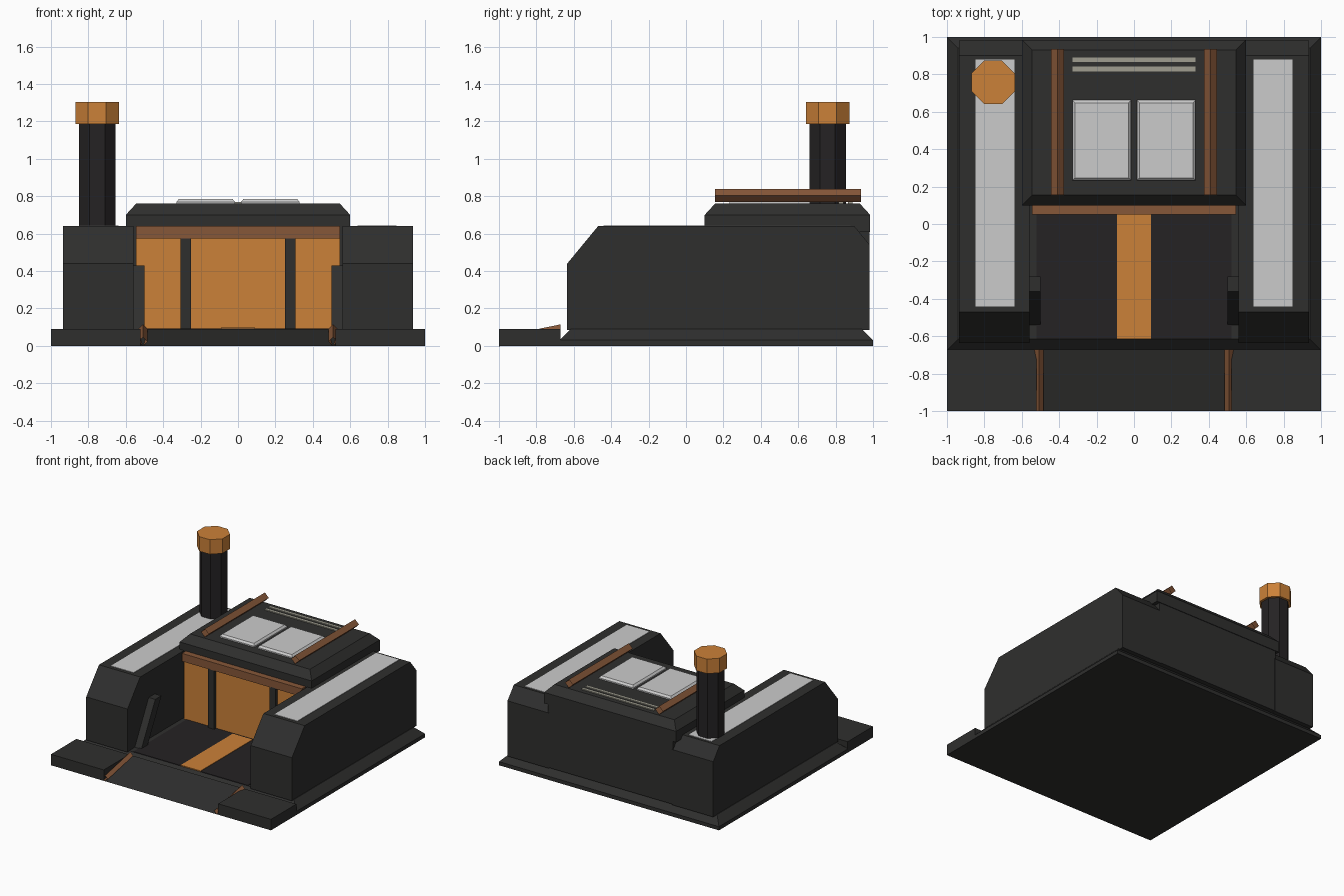
import bpy, math

if "Cube" in bpy.data.objects:
    bpy.data.objects.remove(bpy.data.objects["Cube"])


def mat(name, r, g, b):
    m = bpy.data.materials.new(name)
    m.diffuse_color = (r, g, b, 1)
    m.use_nodes = True
    m.node_tree.nodes["Principled BSDF"].inputs["Base Color"].default_value = m.diffuse_color
    return m


DARK = mat("dark_metal", 0.028, 0.028, 0.027)
BLACK = mat("black_metal", 0.018, 0.016, 0.017)
ORANGE = mat("orange_panel", 0.6, 0.22, 0.04)
BROWN = mat("copper_trim", 0.24, 0.095, 0.04)
BEIGE = mat("vent_slat", 0.35, 0.34, 0.28)


def make(name, verts, faces, material=None):
    me = bpy.data.meshes.new(name)
    me.from_pydata(verts, [], faces)
    ob = bpy.data.objects.new(name, me)
    bpy.context.collection.objects.link(ob)
    if material:
        me.materials.append(material)
    return ob


def loft(name, rings, material=None, caps=True):
    """Skin equal-length rings of points, listed counter-clockwise."""
    n = len(rings[0])
    faces = [(k * n + i, k * n + (i + 1) % n, (k + 1) * n + (i + 1) % n, (k + 1) * n + i)
             for k in range(len(rings) - 1) for i in range(n)]
    if caps:
        faces += [tuple(reversed(range(n))), tuple(range(len(rings) * n - n, len(rings) * n))]
    return make(name, [p for r in rings for p in r], faces, material)


def rect(x0, x1, y0, y1, z, d=0):
    return [(x0 + d, y0 + d, z), (x1 - d, y0 + d, z), (x1 - d, y1 - d, z), (x0 + d, y1 - d, z)]


def box(name, x0, x1, y0, y1, z0, z1, material=None):
    return loft(name, [rect(x0, x1, y0, y1, z0), rect(x0, x1, y0, y1, z1)], material)


def chamfered(name, x0, x1, y0, y1, z0, zm, z1, d, material=None):
    """Box whose upper edge slopes inward by d from zm to z1."""
    return loft(name, [rect(x0, x1, y0, y1, z0), rect(x0, x1, y0, y1, zm),
                       rect(x0, x1, y0, y1, z1, d)], material)


def side_profile(name, pts, x0, x1, material=None):
    """Extrude a (y, z) outline along x."""
    return loft(name, [[(x, y, z) for y, z in pts] for x in (x0, x1)], material)


def diamond_rail(name, x, a, b, r):
    """Open-ended four-sided tube between (y, z) points a and b."""
    rings = [[(x + r, y, z), (x, y, z - r), (x - r, y, z), (x, y, z + r)] for y, z in (a, b)]
    return loft(name, rings, BROWN, caps=False)


def octagon(name, x, y, apothem, z0, z1, material):
    r = apothem / math.cos(math.pi / 8)
    angs = [math.pi / 8 + i * math.pi / 4 for i in range(8)]
    return loft(name, [[(x + r * math.cos(a), y + r * math.sin(a), z) for a in angs]
                       for z in (z0, z1)], material)


# Foundation, floor and entrance ramp
chamfered("foundation", -1, 1, -0.675, 1, 0, 0.03, 0.09, 0.06, DARK)
box("floor", -0.52, 0.52, -0.615, 0.1, 0.085, 0.094, BLACK)
box("floor_stripe", -0.09, 0.09, -0.615, 0.06, 0.09, 0.098, ORANGE)
side_profile("ramp", [(-1, 0), (-0.67, 0), (-0.67, 0.09)], -0.52, 0.52, DARK)

# Rear body, roof and rear opening
box("rear_body", -0.57, 0.57, 0.1, 0.98, 0.09, 0.62, DARK)
chamfered("roof", -0.6, 0.6, 0.1, 0.985, 0.61, 0.7, 0.76, 0.055, DARK)
box("door_panel", -0.545, 0.545, 0.075, 0.105, 0.09, 0.6, ORANGE)
box("lintel", -0.545, 0.545, 0.05, 0.105, 0.575, 0.64, BROWN)

for s, side in ((-1, "left"), (1, "right")):
    def span(a, b):
        return (a, b) if s > 0 else (-b, -a)

    # Side walls with sloped ends, and their top panels
    x0, x1 = span(0.56, 0.935)
    side_profile(side + "_wall", [(-0.635, 0.085), (0.982, 0.085), (0.982, 0.54), (0.9, 0.64),
                                  (-0.47, 0.64), (-0.635, 0.44)], x0, x1, DARK)
    box(side + "_wall_panel", *span(0.64, 0.848), -0.44, 0.88, 0.63, 0.644)
    # Leaning buttress inside each wall
    side_profile(side + "_buttress", [(-0.54, 0.09), (-0.46, 0.09), (-0.28, 0.43), (-0.36, 0.43)],
                 *span(0.5, 0.565), DARK)
    # Apron blocks beside the ramp
    box(side + "_apron", *span(0.52, 1), -1, -0.67, 0, 0.09, DARK)
    diamond_rail(side + "_ramp_rail", s * 0.508, (-1, 0.022), (-0.67, 0.09), 0.025)
    # Door post, roof rail and skylight
    box(side + "_door_post", *span(0.252, 0.308), 0.05, 0.1, 0.09, 0.58, DARK)
    diamond_rail(side + "_roof_rail", s * 0.41, (0.155, 0.803), (0.935, 0.803), 0.035)
    chamfered(side + "_skylight", *span(0.015, 0.33), 0.232, 0.662, 0.755, 0.77, 0.785, 0.014)

# Roof vent slats
for i, y in enumerate((0.828, 0.878)):
    box("vent_slat_%d" % (i + 1), -0.33, 0.328, y - 0.013, y + 0.013, 0.755, 0.768, BEIGE)

# Chimney
octagon("chimney", -0.753, 0.757, 0.098, 0.6, 1.2, BLACK)
octagon("chimney_cap", -0.753, 0.757, 0.116, 1.185, 1.305, ORANGE)

# Make closed meshes face outward
import bmesh
for ob in bpy.context.collection.objects:
    bm = bmesh.new()
    bm.from_mesh(ob.data)
    bmesh.ops.recalc_face_normals(bm, faces=bm.faces)
    bm.to_mesh(ob.data)
    bm.free()
